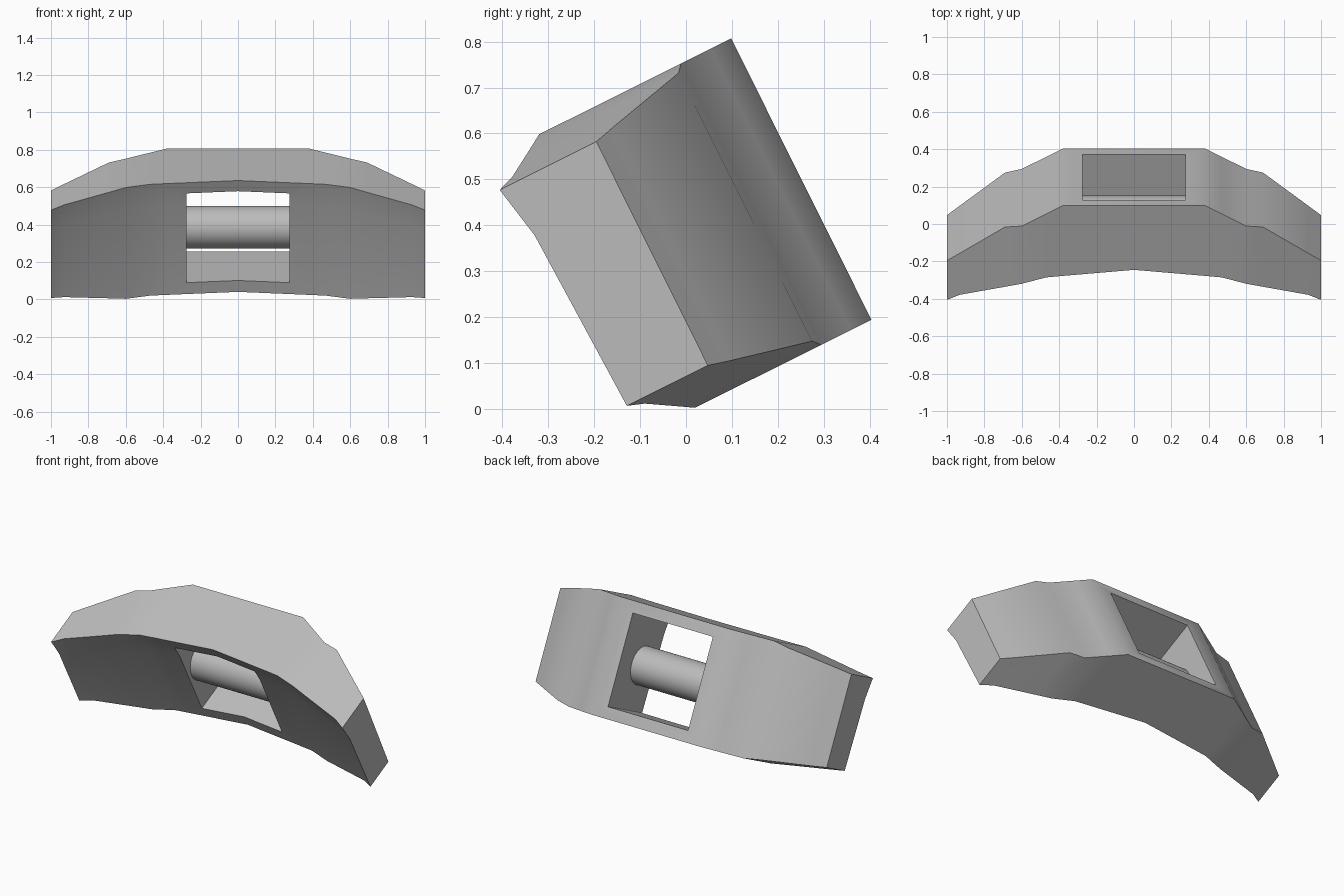
import bpy, bmesh, math

cube = bpy.data.objects.get("Cube")
if cube:
    bpy.data.objects.remove(cube, do_unlink=True)

TILT = math.radians(26.5)
MID = 0.336  # mid height in the untilted frame

grey = bpy.data.materials.new("plain_grey")
grey.use_nodes = True
grey.diffuse_color = (0.5, 0.5, 0.5, 1)
grey.node_tree.nodes["Principled BSDF"].inputs["Base Color"].default_value = (0.5, 0.5, 0.5, 1)


def activate(obj):
    bpy.ops.object.select_all(action="DESELECT")
    obj.select_set(True)
    bpy.context.view_layer.objects.active = obj


def finish(obj):
    activate(obj)
    bpy.ops.object.shade_smooth_by_angle(angle=math.radians(30))
    obj.data.materials.clear()
    obj.data.materials.append(grey)


# Curved block: half stations as (x, back, front, half height)
half = [
    (0.0, 0.448, 0.102, 0.342), (0.38, 0.448, 0.066, 0.342),
    (0.47, 0.398, 0.057, 0.342), (0.60, 0.326, 0.019, 0.342),
    (0.69, 0.312, -0.007, 0.326), (0.93, 0.136, -0.075, 0.285),
    (1.0, 0.085, -0.112, 0.272),
]
stations = [(-x, b, f, h) for x, b, f, h in reversed(half[1:])] + half

bm = bmesh.new()
rings = []
for x, back, front, h in stations:
    section = [(back, MID + h), (back, MID - h), (front, MID - h),
               (front - 0.014, MID + 0.55 * h), (front - 0.038, MID + h)]
    rings.append([bm.verts.new((x, y, z)) for y, z in section])
for r, s in zip(rings, rings[1:]):
    for i in range(5):
        j = (i + 1) % 5
        bm.faces.new((r[i], r[j], s[j], s[i]))
bm.faces.new(rings[0])
bm.faces.new(rings[-1])
bmesh.ops.recalc_face_normals(bm, faces=bm.faces)
mesh = bpy.data.meshes.new("curved_block")
bm.to_mesh(mesh)
bm.free()
block = bpy.data.objects.new("curved_block", mesh)
bpy.context.collection.objects.link(block)
block.rotation_euler.x = TILT

# Rectangular window through the block
bpy.ops.mesh.primitive_cube_add(size=1)
cutter = bpy.context.object
cutter.name = "window_cutter"
cutter.hide_render = True
cutter.scale = (0.55, 1.2, 0.546)
cutter.location = (0, -MID * math.sin(TILT), MID * math.cos(TILT))
cutter.rotation_euler.x = TILT
cut = block.modifiers.new("window", "BOOLEAN")
cut.operation = "DIFFERENCE"
cut.solver = "EXACT"
cut.object = cutter
activate(block)
bpy.ops.object.modifier_apply(modifier=cut.name)
bpy.data.objects.remove(cutter, do_unlink=True)
finish(block)

# Round bar across the window
bpy.ops.mesh.primitive_cylinder_add(vertices=48, radius=0.114, depth=0.56,
                                    location=(0, 0.038, 0.385),
                                    rotation=(0, math.pi / 2, 0))
bar = bpy.context.object
bar.name = "cross_bar"
finish(bar)
